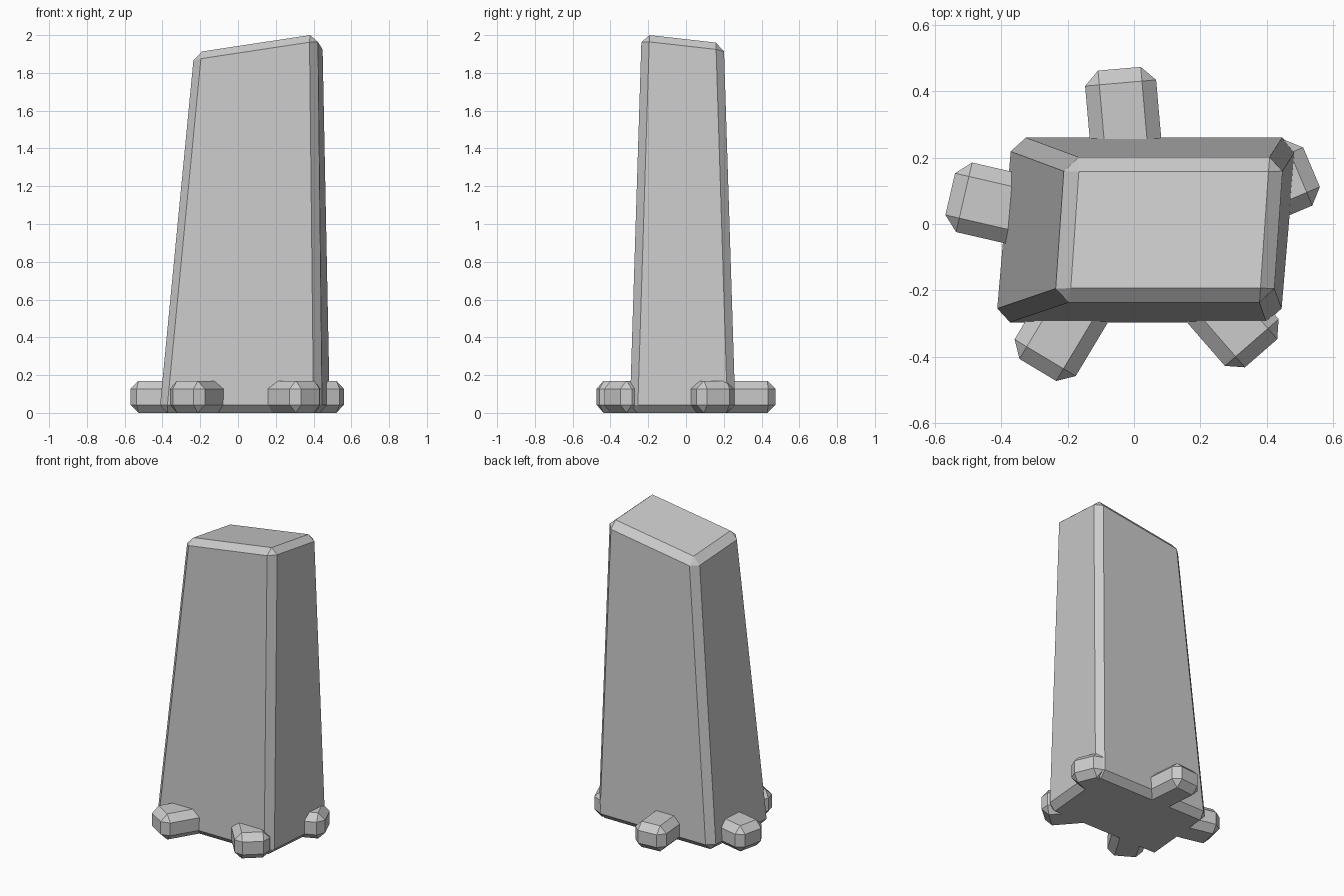
import bpy, bmesh
from math import sin, cos, radians
from mathutils import Matrix

if "Cube" in bpy.data.objects:
    bpy.data.objects.remove(bpy.data.objects["Cube"])


def chamfered(name, bm, width):
    """Chamfer every edge and make a flat-shaded object."""
    bmesh.ops.recalc_face_normals(bm, faces=bm.faces)
    bmesh.ops.bevel(bm, geom=bm.edges[:], offset=width, segments=1,
                    affect='EDGES', profile=0.5)
    mesh = bpy.data.meshes.new(name)
    bm.to_mesh(mesh)
    bm.free()
    ob = bpy.data.objects.new(name, mesh)
    bpy.context.collection.objects.link(ob)
    return ob


# Leaning, tapered standing stone with a sloped top
base = [(-0.42, -0.298), (0.442, -0.298), (0.49, 0.262), (-0.372, 0.262)]
top = [(-0.235, -0.235, 1.912), (0.42, -0.235, 2.011),
       (0.45, 0.2, 1.962), (-0.205, 0.2, 1.861)]
bm = bmesh.new()
lo = [bm.verts.new((x, y, 0)) for x, y in base]
hi = [bm.verts.new(p) for p in top]
bm.faces.new(lo[::-1])
bm.faces.new(hi)
for i in range(4):
    j = (i + 1) % 4
    bm.faces.new((lo[i], lo[j], hi[j], hi[i]))
chamfered("standing_stone", bm, 0.042)

# Five small footing stones spread evenly around the base
length, width, height = 0.30, 0.215, 0.17
for i in range(5):
    a = radians(23 + 72 * i)
    bm = bmesh.new()
    bmesh.ops.create_cube(bm, size=1, matrix=Matrix.Diagonal((length, width, height, 1)))
    ob = chamfered(f"footing_stone_{i + 1}", bm, 0.043)
    ob.location = (0.006 + (0.575 - length / 2) * cos(a),
                   -0.02 + (0.49 - length / 2) * sin(a), height / 2)
    ob.rotation_euler.z = a
